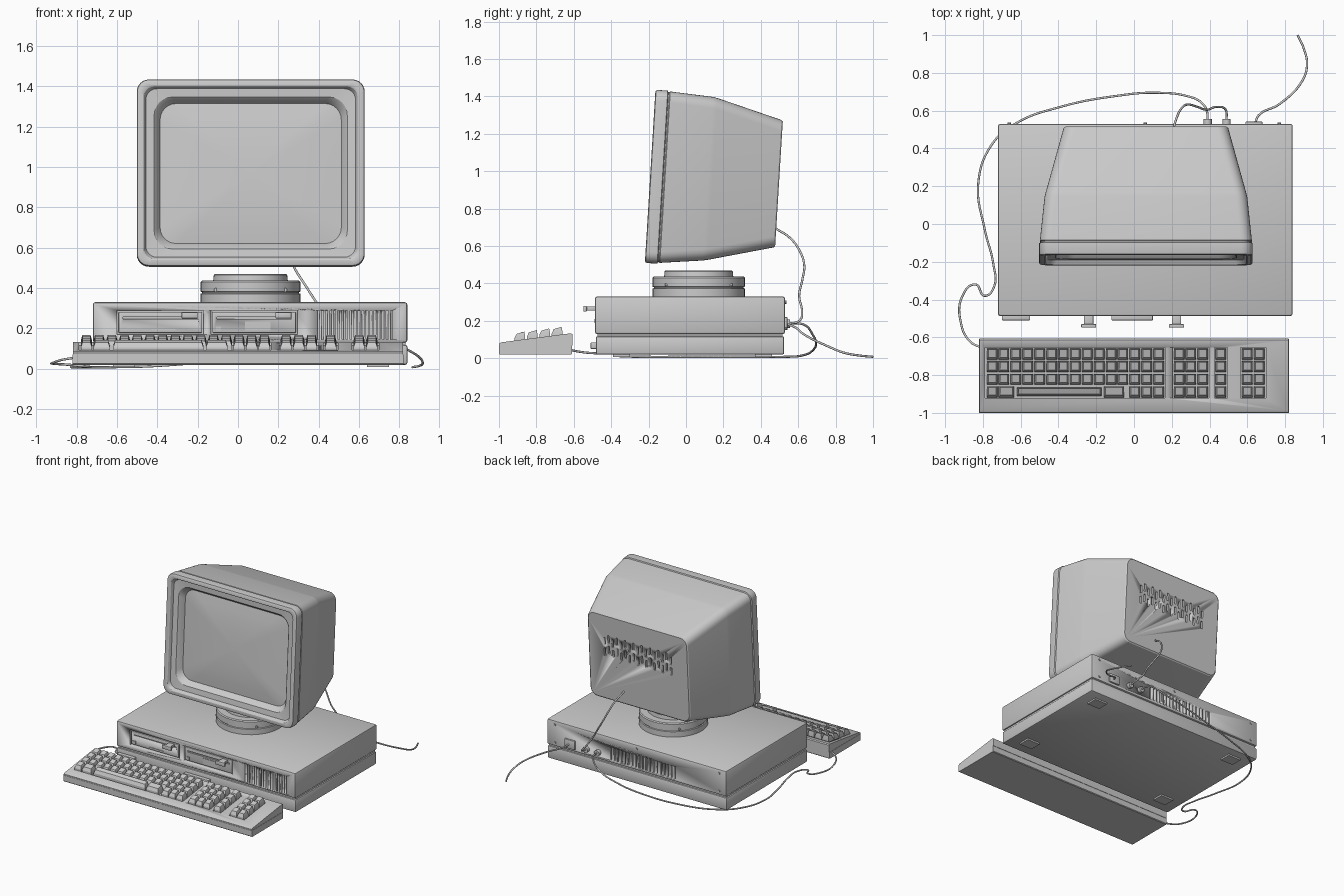
import bpy, bmesh, math
from mathutils import Vector

if "Cube" in bpy.data.objects:
    bpy.data.objects.remove(bpy.data.objects["Cube"])


def finish(name, bm, loc=(0, 0, 0), tilt=0, angle=30):
    bmesh.ops.recalc_face_normals(bm, faces=bm.faces)
    me = bpy.data.meshes.new(name)
    bm.to_mesh(me)
    bm.free()
    ob = bpy.data.objects.new(name, me)
    bpy.context.collection.objects.link(ob)
    ob.location, ob.rotation_euler = loc, (tilt, 0, 0)
    bpy.ops.object.select_all(action='DESELECT')
    ob.select_set(True)
    bpy.context.view_layer.objects.active = ob
    bpy.ops.object.shade_smooth_by_angle(angle=math.radians(angle))
    return ob


def add_box(bm, x0, x1, y0, y1, z0, z1, bevel=0, seg=2):
    v = [bm.verts.new((x, y, z)) for x in (x0, x1) for y in (y0, y1) for z in (z0, z1)]
    fs = [bm.faces.new([v[i] for i in q]) for q in
          ((0, 1, 3, 2), (4, 6, 7, 5), (0, 4, 5, 1), (2, 3, 7, 6), (0, 2, 6, 4), (1, 5, 7, 3))]
    if bevel:
        es = list({e for f in fs for e in f.edges})
        bmesh.ops.bevel(bm, geom=es, offset=bevel, segments=seg, profile=0.5, affect='EDGES')


def boxes(name, dims, bevel=0, **kw):
    bm = bmesh.new()
    for d in dims:
        add_box(bm, *d, bevel=bevel)
    return finish(name, bm, **kw)


def loft(bm, rings):
    """Bridge equal-length rings and cap both ends."""
    vs = [[bm.verts.new(p) for p in r] for r in rings]
    n = len(vs[0])
    for a, b in zip(vs, vs[1:]):
        for i in range(n):
            bm.faces.new((a[i], a[(i + 1) % n], b[(i + 1) % n], b[i]))
    bm.faces.new(vs[0])
    bm.faces.new(vs[-1][::-1])


def prism(bm, x0, x1, prof):
    loft(bm, [[(x, y, z) for y, z in prof] for x in (x0, x1)])


def cylinder(bm, x, y0, y1, z, r, n=16):
    loft(bm, [[(x + r * math.cos(2 * math.pi * i / n), y, z + r * math.sin(2 * math.pi * i / n))
               for i in range(n)] for y in (y0, y1)])


def cut(ob, cutter):
    cutter.hide_render = True
    m = ob.modifiers.new('cut', 'BOOLEAN')
    m.operation, m.solver, m.object = 'DIFFERENCE', 'EXACT', cutter
    dg = bpy.context.evaluated_depsgraph_get()
    me = bpy.data.meshes.new_from_object(ob.evaluated_get(dg))
    ob.modifiers.clear()
    ob.data = me
    bpy.data.objects.remove(cutter)


def cable(name, pts, r=0.006):
    cu = bpy.data.curves.new(name, 'CURVE')
    cu.dimensions, cu.bevel_depth, cu.bevel_resolution = '3D', r, 2
    cu.resolution_u, cu.use_fill_caps = 8, True
    sp = cu.splines.new('BEZIER')
    sp.bezier_points.add(len(pts) - 1)
    for b, p in zip(sp.bezier_points, pts):
        b.co = p
        b.handle_left_type = b.handle_right_type = 'AUTO'
    bpy.context.collection.objects.link(bpy.data.objects.new(name, cu))


# --- computer case: lower tray, recessed seam, upper cover
boxes('case_tray', [(-.72, .84, -.482, .525, .02, .118)], bevel=.01)
boxes('case_seam', [(-.71, .83, -.472, .515, .1, .15)])
cover = boxes('case_cover', [(-.72, .84, -.487, .53, .13, .33)], bevel=.012)
bays = (-.60, -.135)
slots = [(x, x + .43, -.6, -.465, .17, .29) for x in bays]
slots += [(.395 + i * .02, .404 + i * .02, -.6, -.47, .145, .288) for i in range(19)]
slots += [(-.28 + i * .031, -.266 + i * .031, .515, .6, .15, .25) for i in range(19)]
cut(cover, boxes('slot_cutter', slots))
boxes('case_feet', [(x, x + .11, y, y + .09, .008, .024) for x in (-.62, .64) for y in (-.39, .37)])
boxes('front_trim', [(-.70, -.55, -.51, -.475, .05, .085), (-.12, .10, -.51, -.475, .05, .085)], bevel=.004)

# --- two floppy drives: face, slot rails, latch, indicator
for i, x in enumerate(bays):
    face = boxes(f'drive_face_{i + 1}', [(x + .008, x + .422, -.482, -.46, .178, .282)], bevel=.004)
    cut(face, boxes('drive_slot_cutter', [(x + .03, x + .40, -.5, -.47, .246, .256)]))
    boxes(f'drive_latch_{i + 1}', [(x + .32, x + .40, -.548, -.53, .25, .28),
                                   (x + .335, x + .385, -.54, -.475, .255, .277)], bevel=.004)
    boxes(f'drive_light_{i + 1}', [(x + .025, x + .05, -.488, -.475, .19, .21)])
boxes('drive_label', [(.035, .16, -.486, -.475, .19, .235), (-.43, -.31, -.486, -.475, .19, .197)])

# --- rear connectors and screws
bm = bmesh.new()
for x in (.39, .49):
    cylinder(bm, x, .52, .555, .185, .022)
add_box(bm, .59, .68, .52, .542, .15, .22, bevel=.004)
for x, z in ((-.66, .3), (.06, .3), (.77, .3), (.77, .16), (-.66, .16)):
    cylinder(bm, x, .52, .537, z, .009, 10)
finish('rear_connectors', bm)

# --- swivel stand, turned profile
prof = [(0, .325), (.247, .325), (.247, .372), (.24, .375), (.24, .38), (.247, .383), (.247, .43),
        (.24, .437), (.185, .437), (.182, .465), (.177, .47), (0, .47)]
bm = bmesh.new()
N = 48
loft(bm, [[(.062 + r * math.cos(2 * math.pi * i / N), .068 + r * math.sin(2 * math.pi * i / N), z)
           for i in range(N)] for r, z in prof[1:-1]])
finish('swivel_stand', bm)
bm = bmesh.new()
for a in range(4):
    t = math.pi / 4 + a * math.pi / 2
    cx, cy = .062 + .243 * math.cos(t), .068 + .243 * math.sin(t)
    cylinder(bm, cx, cy - .008, cy + .008, .39, .01, 10)
finish('stand_screws', bm)

# --- monitor, built upright then tilted back
MON = dict(loc=(.063, -.22, .51), tilt=math.radians(-3.5))


def rrect(hw, z0, z1, r, d, n=6):
    pts = []
    for k, (sx, cz) in enumerate(((1, z1 - r), (-1, z1 - r), (-1, z0 + r), (1, z0 + r))):
        for i in range(n + 1):
            a = math.pi / 2 * (k + i / n)
            pts.append((sx * (hw - r) + r * math.cos(a), d, cz + r * math.sin(a)))
    return pts


# (inset, depth, corner radius) across the bezel, from the screen outwards
bezel = [(.125, .095, .08), (.115, .072, .08), (.092, .036, .09), (.086, .03, .09), (.045, .026, .055),
         (.036, .004, .05), (.03, 0, .05), (.012, 0, .055), (.003, .004, .058), (0, .012, .06),
         (0, .066, .06), (.008, .07, .055), (.008, .076, .055)]
rings = [rrect(.565 - i, i, .927 - i, r, d) for i, d, r in bezel]
# (half width, bottom, top, radius, depth) of the housing
rings += [rrect(*s) for s in ((.561, .005, .923, .058, .08), (.537, .032, .908, .06, .31),
                              (.531, .037, .903, .06, .335), (.436, .125, .807, .06, .683),
                              (.428, .133, .799, .055, .69))]
bm = bmesh.new()
loft(bm, rings)
housing = finish('monitor_housing', bm, **MON)
vents = [(-.29 + i * .036, -.276 + i * .036, .67, .75, z, z + .06)
         for i in range(17) for z in ((.585, .50) if i % 2 else (.56, .475))]
cut(housing, boxes('vent_cutter', vents, **MON))

# --- bulging screen glass
bm = bmesh.new()
loft(bm, [rrect(.452 * s, .4635 - .35 * s, .4635 + .35 * s, .08 * s, d)
          for s, d in ((1, .1), (1, .074), (.8, .064), (.6, .057), (.35, .052), (.08, .05))])
finish('screen_glass', bm, **MON)

# --- keyboard: lower shell, sloped upper shell with key wells
def surf(y):
    return .085 + (y + .99) * .13


bm = bmesh.new()
prism(bm, -.82, .82, [(-1, .025), (-.995, .02), (-.615, .02), (-.61, .025), (-.61, .07), (-1, .07)])
finish('keyboard_base', bm)
bm = bmesh.new()
prism(bm, -.818, .818, [(-.998, .068), (-.998, .079), (-.99, .085), (-.615, surf(-.615)),
                        (-.607, .128), (-.607, .068)])
top = finish('keyboard_top', bm)
y0, y1 = -.922, -.655
bm = bmesh.new()
for x0, x1 in ((-.788, .164), (.205, .398), (.425, .495), (.565, .7)):
    prism(bm, x0, x1, [(y0, surf(y0) - .012), (y1, surf(y1) - .012), (y1, .2), (y0, .2)])
cut(top, finish('well_cutter', bm))

# --- keys: tapered caps on four rows
P = .063
bm = bmesh.new()


def key(x, row, w=1, deep=1):
    y, hw = -.689 - row * .0665, (w * P - .007) / 2
    cx, z = x + w * P / 2, surf(y)
    loft(bm, [[(cx + sx * (hw - i), y + sy * (.029 * deep - i) + j, z + h + sy * t)
               for sx, sy in ((-1, -1), (1, -1), (1, 1), (-1, 1))]
              for i, h, j, t in ((0, -.014, 0, .004), (0, .012, 0, .004),
                                 (.008, .038, .003, .006))])


for row in range(3):
    for c in range(15):
        key(-.783 + c * P, row)
for x, w in ((-.783, 1), (-.72, 1.4), (-.622, 7.2), (-.162, 1.8), (-.027, 1), (.036, 1), (.099, 1)):
    key(x, 3, w, .75 if w > 5 else 1)
for row in range(4):
    for x in (.207, .27, .333, .428, .569, .632):
        key(x, row)
finish('keyboard_keys', bm, angle=20)

# --- cables
cable('power_cable', [(.64, .53, .185), (.66, .575, .17), (.77, .635, .125), (.89, .757, .065),
                      (.916, .845, .03), (.90, .926, .015), (.866, 1.0, .008)])
cable('monitor_cable', [(.20, .47, .70), (.225, .56, .64), (.25, .61, .57), (.28, .632, .50), (.33, .622, .42),
                        (.385, .605, .335), (.44, .62, .25), (.485, .605, .20), (.49, .54, .185)])
cable('keyboard_cable', [(.39, .54, .185), (.385, .60, .187), (.36, .64, .175), (.29, .675, .13), (.11, .695, .08),
                         (-.08, .68, .045), (-.39, .62, .015), (-.63, .53, .008), (-.76, .41, .008),
                         (-.825, .21, .008), (-.79, -.03, .008), (-.745, -.21, .008), (-.74, -.33, .01),
                         (-.79, -.38, .015), (-.84, -.32, .02), (-.91, -.385, .025), (-.915, -.53, .03),
                         (-.87, -.62, .045), (-.81, -.655, .055)])
